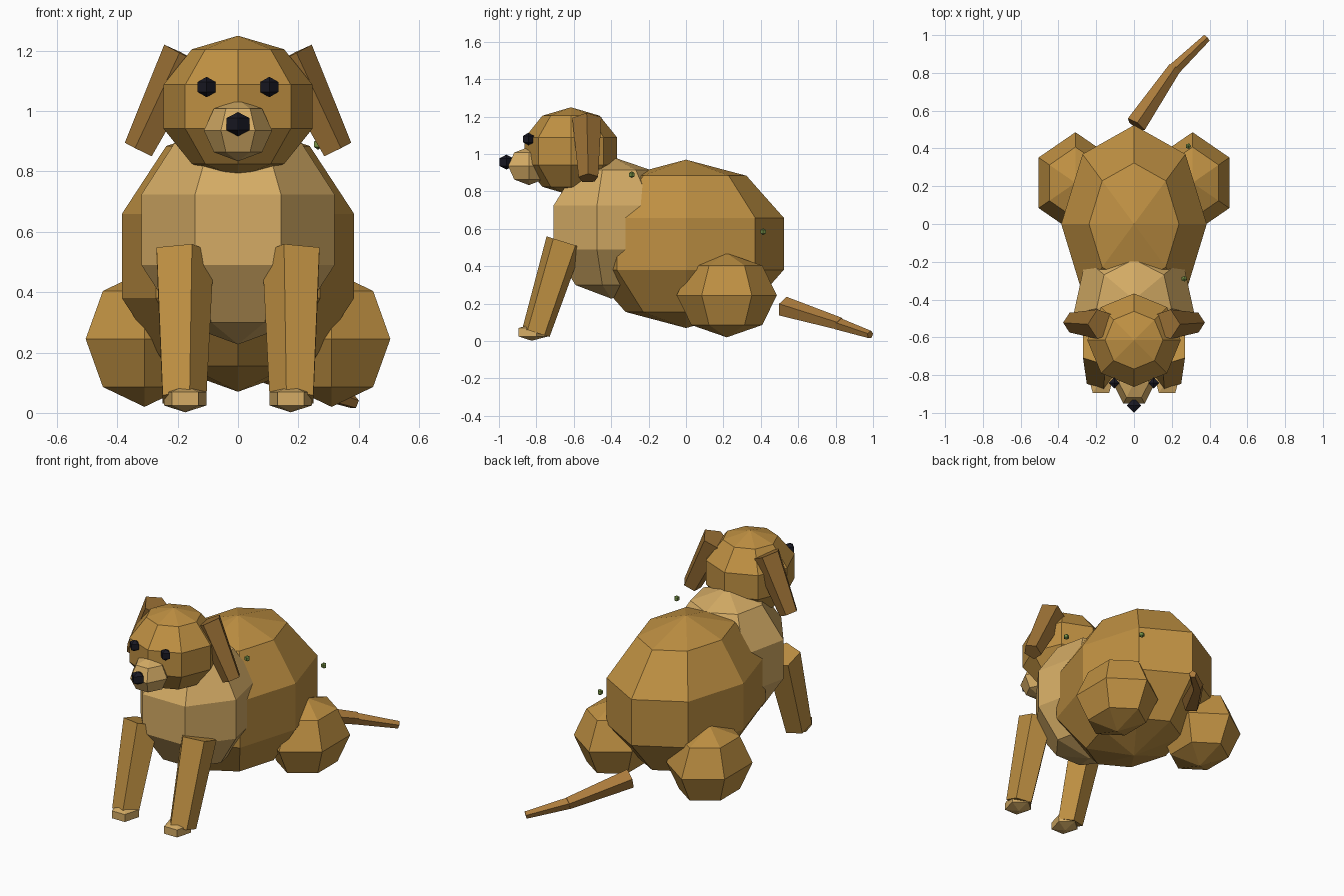
import bpy, bmesh
from math import sin, cos, pi
from mathutils import Vector

if "Cube" in bpy.data.objects:
    bpy.data.objects.remove(bpy.data.objects["Cube"])


def material(name, rgb):
    m = bpy.data.materials.new(name)
    m.diffuse_color = (*rgb, 1)
    m.use_nodes = True
    m.node_tree.nodes["Principled BSDF"].inputs["Base Color"].default_value = m.diffuse_color
    return m


FUR = material("fur", (0.52, 0.28, 0.055))
CREAM = material("cream", (0.66, 0.41, 0.13))
BROWN = material("brown", (0.32, 0.16, 0.035))
TAIL = material("tail_fur", (0.41, 0.20, 0.045))
BLACK = material("black", (0.01, 0.01, 0.018))
GREEN = material("green", (0.18, 0.28, 0.06))


def finish(name, bm, mat):
    bmesh.ops.recalc_face_normals(bm, faces=bm.faces)
    me = bpy.data.meshes.new(name)
    bm.to_mesh(me)
    bm.free()
    me.materials.append(mat)
    ob = bpy.data.objects.new(name, me)
    bpy.context.collection.objects.link(ob)
    return ob


def blob(name, centre, radii, segs, rings, mat, phase=0.0):
    """Coarse ellipsoid with poles along z; phase is the angle of the first vertex."""
    bm = bmesh.new()
    c, r = Vector(centre), Vector(radii)
    top = bm.verts.new(c + Vector((0, 0, r.z)))
    bottom = bm.verts.new(c - Vector((0, 0, r.z)))
    loops = []
    for i in range(1, rings):
        t = pi * i / rings
        loops.append([bm.verts.new(c + Vector((
            r.x * sin(t) * cos(phase + 2 * pi * k / segs),
            r.y * sin(t) * sin(phase + 2 * pi * k / segs),
            r.z * cos(t)))) for k in range(segs)])
    for k in range(segs):
        n = (k + 1) % segs
        bm.faces.new((top, loops[0][k], loops[0][n]))
        bm.faces.new((bottom, loops[-1][n], loops[-1][k]))
        for a, b in zip(loops, loops[1:]):
            bm.faces.new((a[k], b[k], b[n], a[n]))
    return finish(name, bm, mat)


def limb(name, p0, p1, r0, r1, ref, mat, segs=5):
    """Tapered prism from p0 to p1 with its first corner towards ref."""
    bm = bmesh.new()
    p0, p1 = Vector(p0), Vector(p1)
    axis = (p1 - p0).normalized()
    u = Vector(ref)
    u = (u - axis * u.dot(axis)).normalized()
    v = axis.cross(u)
    ends = [[bm.verts.new(p + r * (u * cos(2 * pi * k / segs) + v * sin(2 * pi * k / segs)))
             for k in range(segs)] for p, r in ((p0, r0), (p1, r1))]
    for loop in ends:
        bm.faces.new(loop)
    for k in range(segs):
        n = (k + 1) % segs
        bm.faces.new((ends[0][k], ends[0][n], ends[1][n], ends[1][k]))
    return finish(name, bm, mat)


# Torso and head
blob("body", (0, 0, 0.52), (0.405, 0.55, 0.45), 8, 5, FUR)
blob("chest", (0, -0.40, 0.607), (0.345, 0.36, 0.38), 7, 5, CREAM, pi / 2)
blob("head", (0, -0.615, 1.015), (0.26, 0.26, 0.235), 8, 5, FUR)
blob("muzzle", (0, -0.84, 0.936), (0.113, 0.128, 0.102), 6, 4, CREAM)
blob("nose", (0, -0.96, 0.957), (0.044, 0.044, 0.04), 4, 3, BLACK)

# Paired parts
for side, s in (("left", 1), ("right", -1)):
    blob(f"eye_{side}", (0.104 * s, -0.842, 1.08), (0.034, 0.034, 0.034), 4, 3, BLACK)
    limb(f"ear_{side}", (0.171 * s, -0.53, 1.184), (0.326 * s, -0.522, 0.871),
         0.082, 0.055, (s, 0, 0), BROWN)
    limb(f"front_leg_{side}", (0.185 * s, -0.65, 0.53), (0.185 * s, -0.802, 0.045),
         0.105, 0.08, (-s, 0, 0), FUR)
    blob(f"front_paw_{side}", (0.175 * s, -0.825, 0.047), (0.085, 0.1, 0.045), 5, 3, CREAM, pi / 2)
    blob(f"haunch_{side}", (0.31 * s, 0.218, 0.245), (0.225, 0.268, 0.225), 6, 4, FUR, pi / 2)

# Tail in two pieces
limb("tail_base", (0.01, 0.525, 0.182), (0.215, 0.825, 0.09), 0.057, 0.036, (0, 0, 1), TAIL)
limb("tail_tip", (0.205, 0.812, 0.092), (0.385, 0.985, 0.034), 0.035, 0.022, (0, 0, 1), TAIL)

# Small burrs beside the back
blob("burr_front", (0.265, -0.29, 0.89), (0.018, 0.018, 0.018), 5, 3, GREEN)
blob("burr_back", (0.287, 0.412, 0.585), (0.018, 0.018, 0.018), 5, 3, GREEN)
